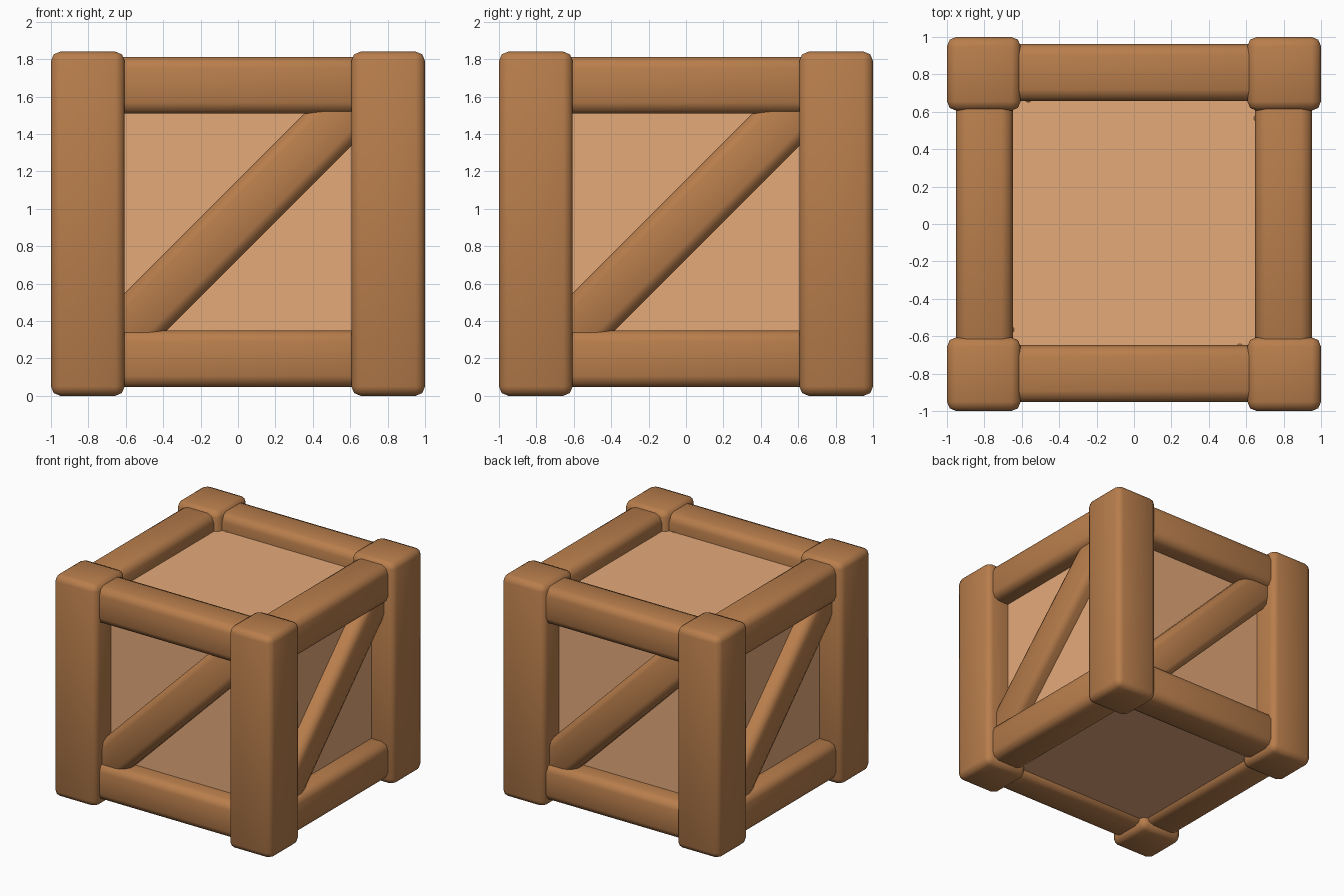
import bpy, math
from mathutils import Matrix, Vector

if "Cube" in bpy.data.objects:
    bpy.data.objects.remove(bpy.data.objects["Cube"])


def material(name, rgb):
    m = bpy.data.materials.new(name)
    m.diffuse_color = (*rgb, 1)
    m.use_nodes = True
    m.node_tree.nodes["Principled BSDF"].inputs["Base Color"].default_value = m.diffuse_color
    return m


FRAME = material("brown timber", (0.48, 0.207, 0.072))
PANEL = material("pale wood panel", (0.78, 0.40, 0.195))


def box(name, center, size, mat, bevel=0.0, tilt=0.0, turn=0.0):
    """Box tilted about y, placed, then turned about the vertical axis."""
    bpy.ops.mesh.primitive_cube_add(size=1)
    o = bpy.context.object
    o.name = name
    o.data.transform(Matrix.Diagonal((*size, 1)))
    o.matrix_world = (Matrix.Rotation(turn, 4, 'Z') @ Matrix.Translation(Vector(center))
                      @ Matrix.Rotation(tilt, 4, 'Y'))
    o.data.materials.append(mat)
    if bevel:
        b = o.modifiers.new("rounded edges", 'BEVEL')
        b.width = bevel
        b.segments = 2
        bpy.ops.object.shade_smooth()
    return o


# Inner crate body, recessed behind the frame
box("crate_body", (0, 0, 0.885), (1.6, 1.6, 1.59), PANEL)

# Corner posts
for sx, nx in ((-1, "left"), (1, "right")):
    for sy, ny in ((-1, "front"), (1, "back")):
        box(f"{ny}_{nx}_post", (sx * 0.803, sy * 0.803, 0.92), (0.394, 0.394, 1.84), FRAME, 0.05)

# Each side: lower rail, upper rail and diagonal brace
for i, side in enumerate(("front", "right", "back", "left")):
    turn = i * math.pi / 2
    y = -0.81 if side == "back" else -0.80
    box(f"{side}_lower_rail", (0, y, 0.198), (1.5, 0.304, 0.304), FRAME, 0.06, 0, turn)
    box(f"{side}_upper_rail", (0, y, 1.66), (1.5, 0.304, 0.304), FRAME, 0.06, 0, turn)
    box(f"{side}_brace", (0, y + 0.032, 0.943), (1.9, 0.30, 0.30), FRAME, 0.06, -math.pi / 4, turn)
